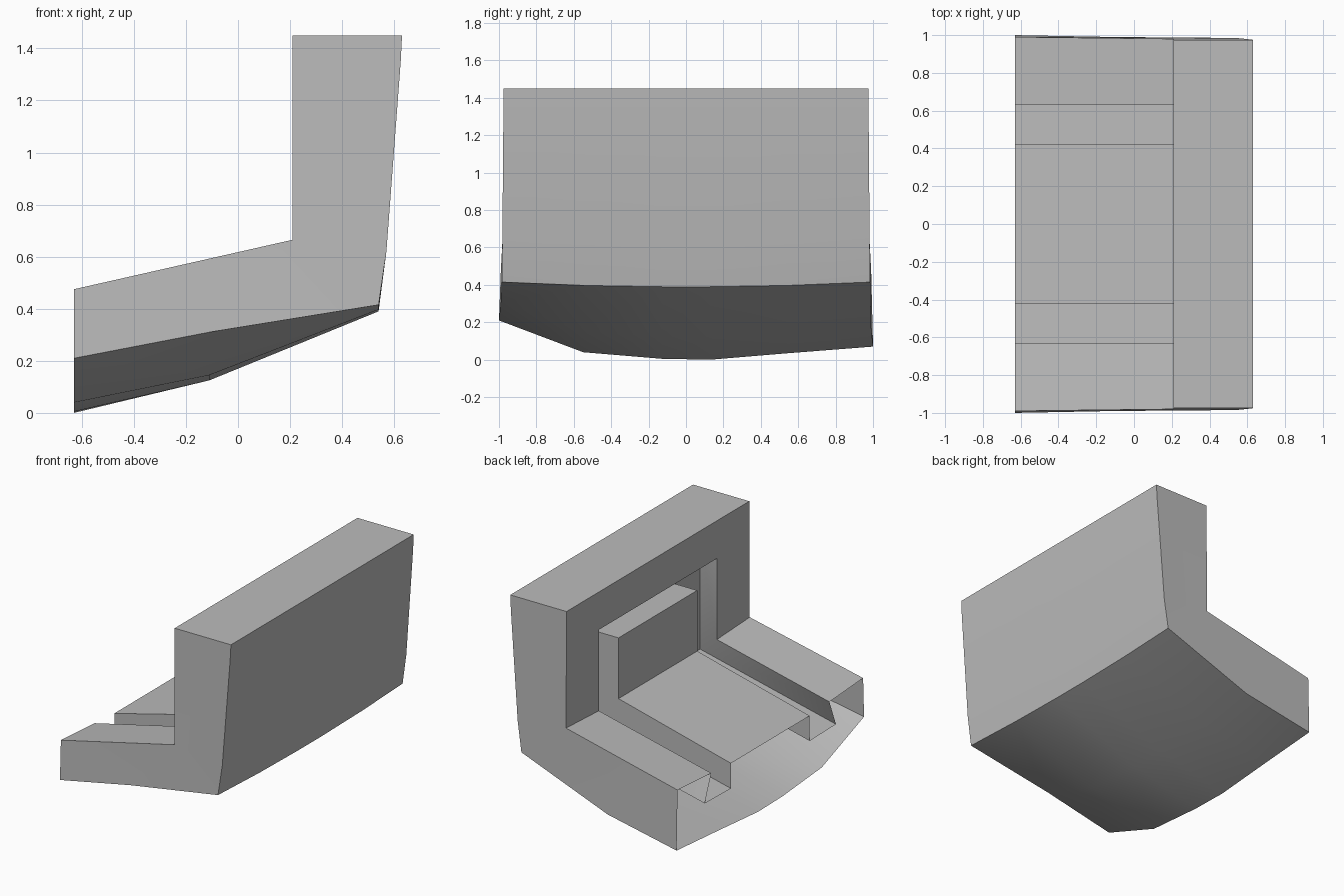
import bpy
import bmesh

default_cube = bpy.data.objects.get("Cube")
if default_cube:
    bpy.data.objects.remove(default_cube, do_unlink=True)

grey = bpy.data.materials.new("plain grey")
grey.use_nodes = True
shade = (0.5, 0.5, 0.5, 1.0)
grey.diffuse_color = shade
grey.node_tree.nodes["Principled BSDF"].inputs["Base Color"].default_value = shade


def build(name, polygons):
    """Make one smooth-shaded object with sharp creases from polygon corners."""
    mesh = bmesh.new()
    for corners in polygons:
        mesh.faces.new([mesh.verts.new(point) for point in corners])
    bmesh.ops.remove_doubles(mesh, verts=mesh.verts, dist=0.0005)
    bmesh.ops.recalc_face_normals(mesh, faces=mesh.faces)
    data = bpy.data.meshes.new(name)
    mesh.to_mesh(data)
    mesh.free()
    data.materials.append(grey)
    part = bpy.data.objects.new(name, data)
    bpy.context.collection.objects.link(part)
    bpy.ops.object.select_all(action="DESELECT")
    part.select_set(True)
    bpy.context.view_layer.objects.active = part
    bpy.ops.object.shade_smooth_by_angle(angle=0.6)
    return part


def mirrored(points):
    return [(x, -y, z) for x, y, z in points]


def strip(first, second):
    """Quads joining two rows of points."""
    return [[first[i], first[i + 1], second[i + 1], second[i]]
            for i in range(len(first) - 1)]


front, face, floor = -0.63, 0.21, 0.385
top = 1.45

# Each rail runs from the open front, to the inner corner, then up the back
side_rail = [(front, 0.99, 0.475), (face, 0.98, 0.665), (face, 0.975, top)]
lip_rail = [(front, 0.63, 0.452), (face, 0.63, 0.648), (face, 0.63, 1.195)]
outer_floor_rail = [(front, 0.70, 0.274), (floor, 0.70, 0.51), (floor, 0.70, 1.265)]
inner_floor_rail = [(front, 0.42, 0.268), (floor, 0.42, 0.51), (floor, 0.42, 1.06)]
block_rail = [(front, 0.42, 0.438), (face, 0.42, 0.65), (face, 0.42, 1.06)]

# Seat tops, back front and the undercut channel
channel, block, upper = [], [], []
for flip in (list, mirrored):
    side, lip = flip(side_rail), flip(lip_rail)
    outer, inner, edge = flip(outer_floor_rail), flip(inner_floor_rail), flip(block_rail)
    upper += strip(side, lip)
    channel += strip(lip, outer) + strip(outer, inner)
    block += strip(inner, edge)


def across(*points):
    """Polygon spanning both sides between the given points."""
    return list(points) + mirrored(reversed(points))


upper.append(across(side_rail[-1], lip_rail[-1]))
channel.append(across(lip_rail[-1], outer_floor_rail[-1]))
channel.append(across(outer_floor_rail[-1], inner_floor_rail[-1]))
block += [across(a, b) for a, b in zip(block_rail, block_rail[1:])]
block.append(across(block_rail[-1], inner_floor_rail[-1]))

# Curved underside: front, middle and rear rows across the width
widths = [-1.0, -0.55, -0.13, 0.13, 0.55, 1.0]
rows = [
    (front, 1.0, [0.21, 0.04, 0.005, 0.0, 0.035, 0.07]),
    (-0.11, 0.99, [0.31, 0.145, 0.125, 0.125, 0.145, 0.17]),
    (0.54, 0.985, [0.415, 0.397, 0.39, 0.39, 0.397, 0.415]),
]
under = [[(x, w * scale, z) for w, z in zip(widths, heights)]
         for x, scale, heights in rows]
underside = strip(under[0], under[1]) + strip(under[1], under[2])

# Gently bowed rear face
rear = [under[-1]]
for x, scale, z in [(0.57, 0.982, 0.62), (0.625, 0.976, 1.35), (0.63, 0.975, top)]:
    rear.append([(x, w * scale, z) for w in widths])
rear_face = [quad for low, high in zip(rear, rear[1:]) for quad in strip(low, high)]

# Flat top and the two ends; the front of the shell stays open
top_row = rear[-1]
ends = [list(top_row) + [side_rail[-1], mirrored(side_rail)[-1]]]
for index, side in ((-1, side_rail), (0, mirrored(side_rail))):
    ends.append([row[index] for row in under] + [side[1], side[0]])
    ends.append([row[index] for row in rear] + [side[-1], side[1]])

build("outer_shell", upper + underside + rear_face + ends)
build("undercut_channel", channel)
build("centre_block", block)
